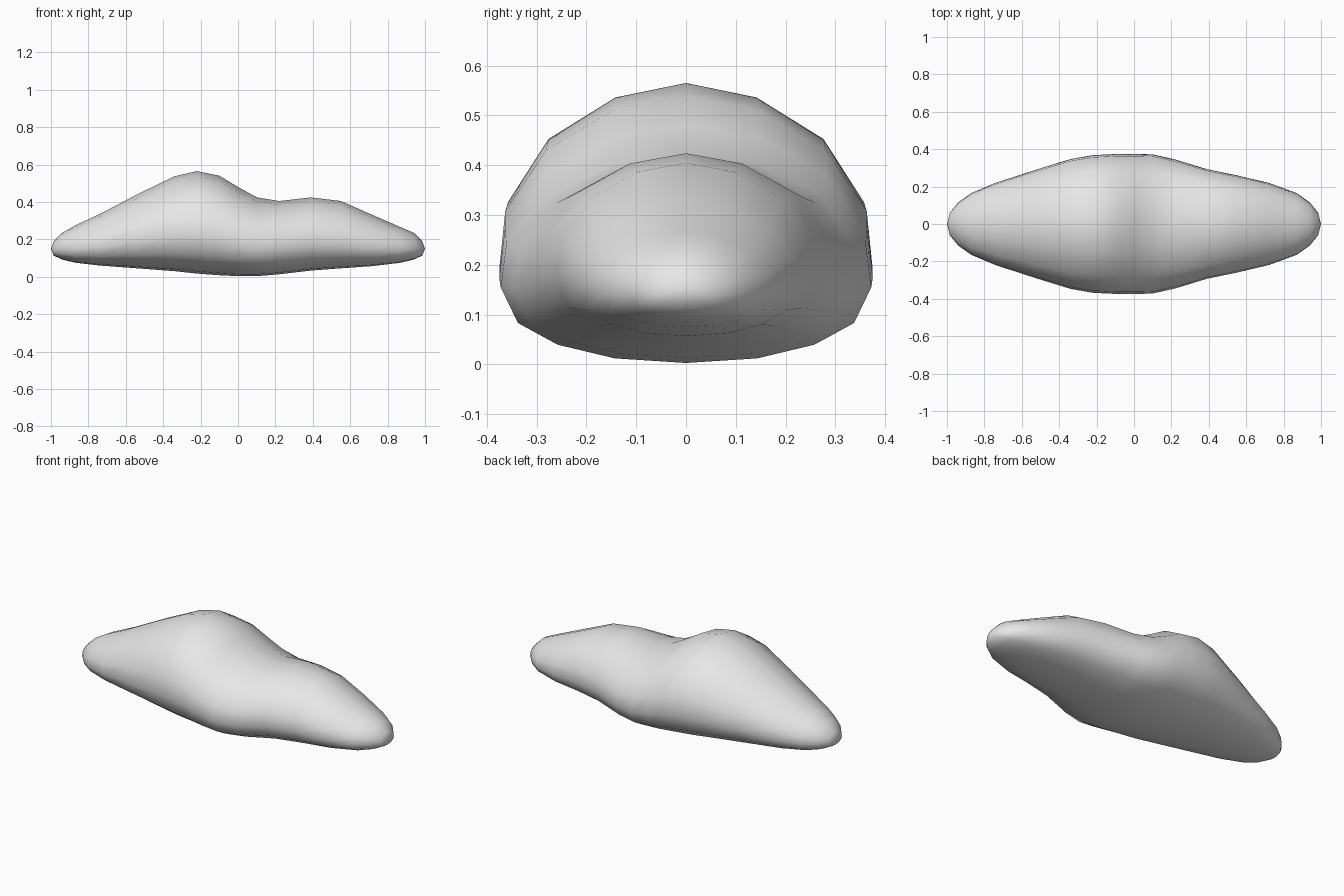
import bpy
import bmesh

# Remove only the default cube
default_cube = bpy.data.objects.get("Cube")
if default_cube:
    bpy.data.objects.remove(default_cube, do_unlink=True)


def make_material(name, colour):
    material = bpy.data.materials.new(name)
    material.use_nodes = True
    material.diffuse_color = colour
    shader = next(node for node in material.node_tree.nodes if node.type == "BSDF_PRINCIPLED")
    shader.inputs["Base Color"].default_value = colour
    return material


# Half outline of a slice, top to bottom: share of half width, share of height
half_outline = [
    (0, 1), (.385, .947), (.75, .795), (.97, .565), (1, .36),
    (.907, .19), (.693, .087), (.385, .022), (0, 0),
]
mirrored_side = [(-across, up) for across, up in reversed(half_outline[1:-1])]
outline = half_outline + mirrored_side

# Slices along the body: position, underside, top, half width
slices = [
    (-.985, .113, .19, .06),
    (-.94, .092, .235, .115),
    (-.87, .075, .275, .165),
    (-.74, .06, .335, .22),
    (-.54, .045, .44, .285),
    (-.34, .03, .537, .347),
    (-.22, .017, .565, .368),
    (-.1, .008, .54, .374),
    (0, .003, .48, .375),
    (.1, .003, .425, .372),
    (.22, .013, .405, .345),
    (.39, .033, .424, .293),
    (.55, .045, .405, .26),
    (.72, .057, .33, .22),
    (.87, .075, .265, .165),
    (.94, .092, .235, .115),
    (.985, .113, .19, .06),
]
tip_height = .15


def build_cloud(name, material):
    bm = bmesh.new()
    rings = []
    for x, low, high, width in slices:
        ring = [
            bm.verts.new((x, across * width, low + up * (high - low)))
            for across, up in outline
        ]
        rings.append(ring)

    # Skin between neighbouring slices
    count = len(outline)
    for first, second in zip(rings, rings[1:]):
        for i in range(count):
            j = (i + 1) % count
            bm.faces.new((first[i], first[j], second[j], second[i]))

    # Rounded tips
    for side, ring in ((-1, rings[0]), (1, rings[-1])):
        tip = bm.verts.new((side, 0, tip_height))
        for i in range(count):
            bm.faces.new((tip, ring[i], ring[(i + 1) % count]))

    bmesh.ops.recalc_face_normals(bm, faces=bm.faces)
    for face in bm.faces:
        face.smooth = True
    mesh = bpy.data.meshes.new(name)
    bm.to_mesh(mesh)
    bm.free()
    mesh.materials.append(material)
    cloud = bpy.data.objects.new(name, mesh)
    bpy.context.collection.objects.link(cloud)
    return cloud


# Long two-humped cloud body
build_cloud("cloud_body", make_material("light_grey", (.8, .8, .8, 1)))
